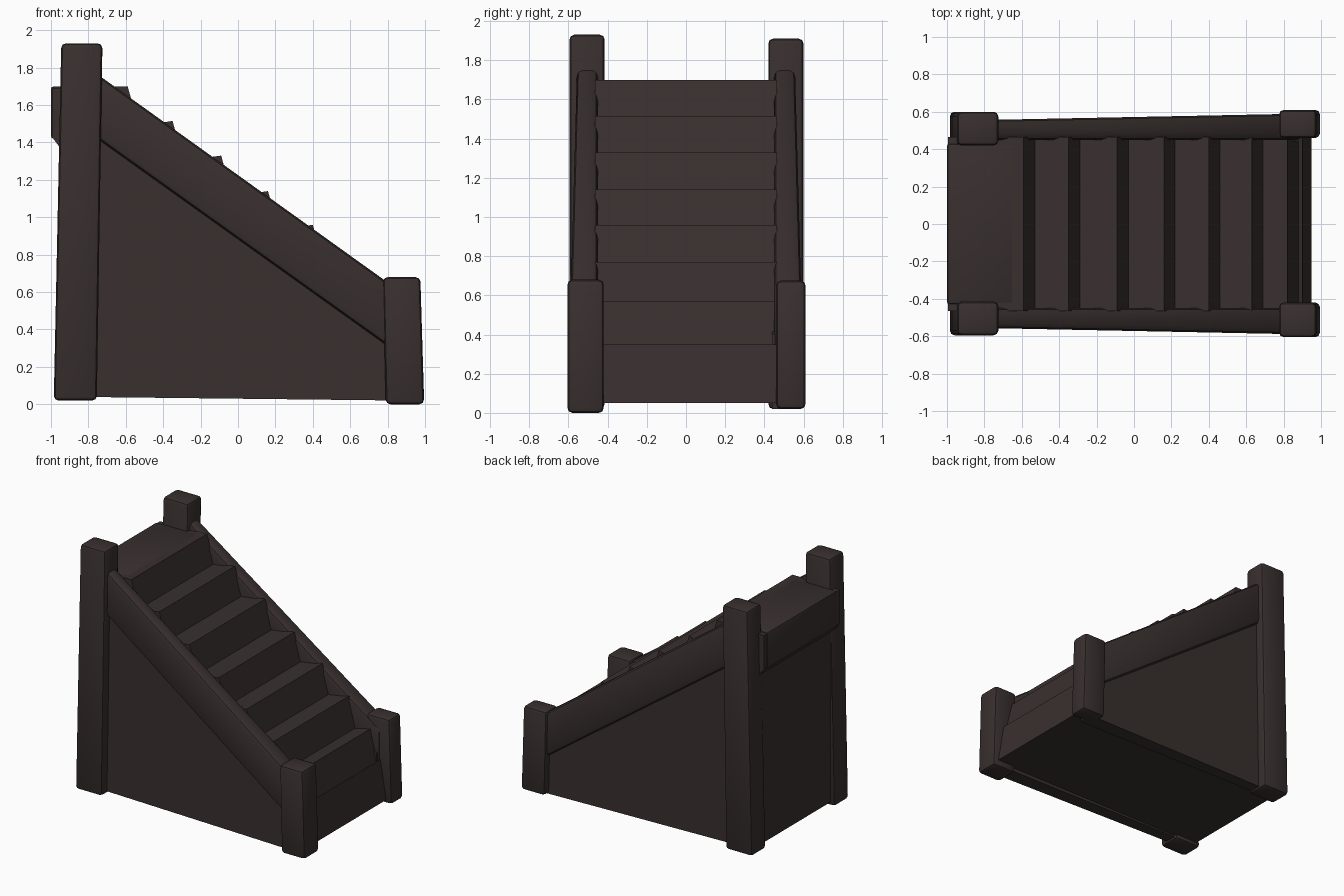
import bpy, bmesh, math

cube = bpy.data.objects.get("Cube")
if cube:
    bpy.data.objects.remove(cube, do_unlink=True)

# Dark stained wood
wood = bpy.data.materials.new("dark_wood")
wood.use_nodes = True
COLOR = (0.040, 0.029, 0.028, 1)
wood.diffuse_color = COLOR
bsdf = wood.node_tree.nodes["Principled BSDF"]
bsdf.inputs["Base Color"].default_value = COLOR
bsdf.inputs["Roughness"].default_value = 0.9


def finish(name, bm, bevel=0.0, segments=2, angle=35):
    """Round the edges, then turn the bmesh into a shaded object."""
    bmesh.ops.recalc_face_normals(bm, faces=bm.faces)
    if bevel:
        bmesh.ops.bevel(bm, geom=bm.edges[:], offset=bevel, segments=segments,
                        profile=0.5, affect='EDGES', clamp_overlap=True)
    mesh = bpy.data.meshes.new(name)
    bm.to_mesh(mesh)
    bm.free()
    obj = bpy.data.objects.new(name, mesh)
    bpy.context.collection.objects.link(obj)
    mesh.materials.append(wood)
    bpy.ops.object.select_all(action='DESELECT')
    obj.select_set(True)
    bpy.context.view_layer.objects.active = obj
    bpy.ops.object.shade_smooth_by_angle(angle=math.radians(angle))
    return obj


def prism(name, profile, y_near, y_far, flare=0.0, **kw):
    """Extrude an x-z profile along y; flare widens the far side with x."""
    bm = bmesh.new()
    near = [bm.verts.new((x, y_near, z)) for x, z in profile]
    far = [bm.verts.new((x, y_far + flare * x, z)) for x, z in profile]
    bm.faces.new(near)
    bm.faces.new(far)
    n = len(profile)
    for i in range(n):
        j = (i + 1) % n
        bm.faces.new((near[i], near[j], far[j], far[i]))
    return finish(name, bm, **kw)


def post(name, bottom, top, y0, y1, z0, z1):
    """Slightly leaning square post; bottom and top are x ranges."""
    prism(name, [(bottom[0], z0), (bottom[1], z0), (top[1], z1), (top[0], z1)],
          y0, y1, bevel=0.025)


# Stair body: leaning risers, sagging treads, overhanging top landing
nosings = [(0.90, 0.35), (0.82, 0.57), (0.63, 0.77), (0.40, 0.96),
           (0.16, 1.14), (-0.09, 1.33), (-0.35, 1.515), (-0.59, 1.70)]
profile = [(-0.95, 0.05), (0.95, 0.05)]
for i, (x, z) in enumerate(nosings):
    if i:
        profile.append((x + 0.06, nosings[i - 1][1] - 0.03))
    profile.append((x, z))
profile += [(-0.995, 1.69), (-0.995, 1.43), (-0.95, 1.37)]
prism("stair_steps", profile, -0.465, 0.465)

# Landing block rounded over at the back
prism("top_landing", [(-1.0, 1.42), (-0.80, 1.42), (-0.64, 1.70), (-1.0, 1.70)],
      -0.43, 0.43, bevel=0.015)

# Sloped rails and recessed side walls
for side, label in ((-1, "right"), (1, "left")):
    prism(label + "_rail",
          [(-0.85, 1.49), (0.90, 0.24), (0.90, 0.58), (-0.85, 1.835)],
          side * 0.45, side * 0.572, flare=side * 0.02, bevel=0.028)
    prism(label + "_side_wall",
          [(-0.88, 0.04), (0.88, 0.02), (0.88, 0.40), (-0.88, 1.62)],
          side * 0.44, side * 0.542, flare=side * 0.018)

# Corner posts
TALL_BASE, TALL_TOP = (-0.985, -0.755), (-0.945, -0.725)
LOW_BASE, LOW_TOP = (0.79, 0.995), (0.775, 0.975)
post("right_tall_post", TALL_BASE, TALL_TOP, -0.595, -0.415, 0.02, 1.93)
post("left_tall_post", TALL_BASE, TALL_TOP, 0.42, 0.60, 0.02, 1.91)
post("right_low_post", LOW_BASE, LOW_TOP, -0.605, -0.42, 0.0, 0.68)
post("left_low_post", LOW_BASE, LOW_TOP, 0.46, 0.61, 0.02, 0.675)
